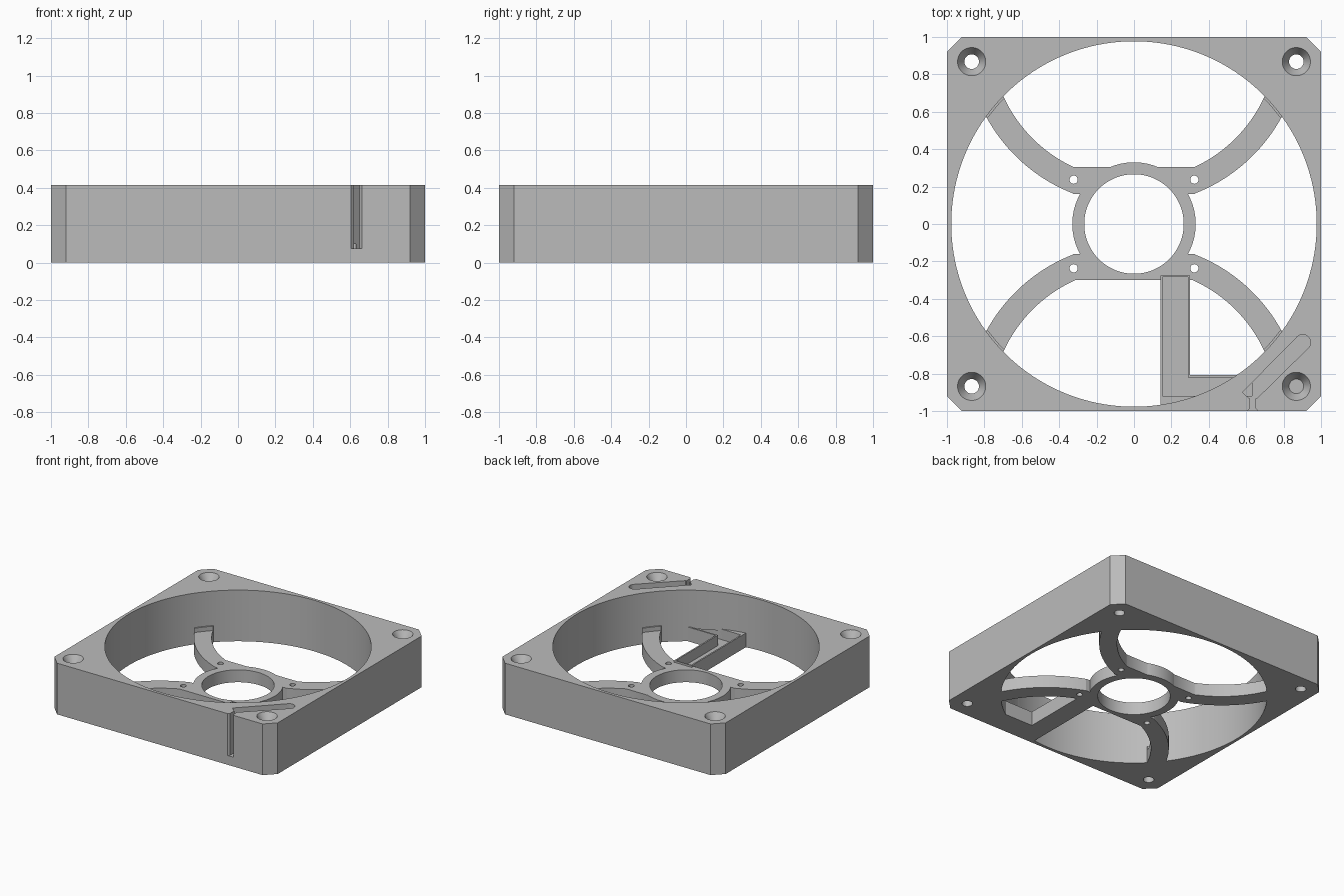
import bpy, bmesh
from math import sin, cos, pi, radians
from mathutils import Vector

if "Cube" in bpy.data.objects:
    bpy.data.objects.remove(bpy.data.objects["Cube"], do_unlink=True)

grey = bpy.data.materials.new("matte_grey")
grey.use_nodes = True
COLOR = (0.5, 0.5, 0.5, 1)
grey.diffuse_color = COLOR
grey.node_tree.nodes["Principled BSDF"].inputs["Base Color"].default_value = COLOR

H = 0.414        # frame height
BORE = 0.977     # airflow opening radius
PLATE = 0.10     # hub and spoke thickness


def prism(name, pts, z0, z1):
    """Extrude a plan outline from z0 to z1."""
    bm = bmesh.new()
    face = bm.faces.new([bm.verts.new((x, y, z0)) for x, y in pts])
    ext = bmesh.ops.extrude_face_region(bm, geom=[face])
    moved = [v for v in ext["geom"] if isinstance(v, bmesh.types.BMVert)]
    bmesh.ops.translate(bm, verts=moved, vec=(0, 0, z1 - z0))
    bmesh.ops.recalc_face_normals(bm, faces=bm.faces)
    return to_object(name, bm)


def to_object(name, bm):
    mesh = bpy.data.meshes.new(name)
    bm.to_mesh(mesh)
    bm.free()
    mesh.materials.append(grey)
    ob = bpy.data.objects.new(name, mesh)
    bpy.context.collection.objects.link(ob)
    return ob


def box(name, x0, x1, y0, y1, z0, z1):
    return prism(name, [(x0, y0), (x1, y0), (x1, y1), (x0, y1)], z0, z1)


def arc(cx, cy, r, a0, a1, n):
    return [(cx + r * cos(a0 + (a1 - a0) * i / n),
             cy + r * sin(a0 + (a1 - a0) * i / n)) for i in range(n + 1)]


def disc(name, x, y, r, z0, z1, n=48):
    return prism(name, arc(x, y, r, 0, 2 * pi, n)[:-1], z0, z1)


def cone(name, x, y, r0, r1, z0, z1):
    bm = bmesh.new()
    bmesh.ops.create_cone(bm, cap_ends=True, segments=48, radius1=r0, radius2=r1, depth=z1 - z0)
    bmesh.ops.translate(bm, verts=bm.verts, vec=(x, y, (z0 + z1) / 2))
    return to_object(name, bm)


def combine(ob, tool, operation="DIFFERENCE"):
    """Apply a boolean and discard the tool."""
    tool.hide_render = True
    mod = ob.modifiers.new("cut", "BOOLEAN")
    mod.operation, mod.solver, mod.object = operation, "EXACT", tool
    bpy.context.view_layer.objects.active = ob
    bpy.ops.object.modifier_apply(modifier=mod.name)
    bpy.data.objects.remove(tool, do_unlink=True)


def channel_path(name, x0, x1, y0, y1, y2, x_end, z0, z1):
    """L-shaped run: down from the hub, then sideways into the frame."""
    return prism(name, [(x0, y0), (x0, y1), (x_end, y1), (x_end, y2), (x1, y2), (x1, y0)], z0, z1)


def spoke_outline(sx, sy, a0, a1):
    """Curved strip about a point at the middle of the front or back edge."""
    outer = arc(0, -1, 0.898, pi / 2 - a0, pi / 2 - a1, 32)
    inner = arc(0, -1, 0.767, pi / 2 - a1, pi / 2 - a0, 32)
    return [(sx * x, -sy * y) for x, y in outer + inner]


CORNERS = [(sx, sy) for sx in (-1, 1) for sy in (-1, 1)]

# Square frame with clipped corners and a round opening
C = 0.92
frame = prism("frame", [(-C, -1), (C, -1), (1, -C), (1, C), (C, 1), (-C, 1), (-1, C), (-1, -C)], 0, H)
combine(frame, disc("bore_cutter", 0, 0, BORE, -0.1, H + 0.1, 160))

# Countersunk mounting holes
for sx, sy in CORNERS:
    x, y = sx * 0.868, sy * 0.868
    combine(frame, disc("hole_cutter", x, y, 0.039, -0.1, H + 0.1))
    combine(frame, cone("sink_cutter", x, y, 0.039, 0.076, H - 0.06, H + 0.001))

# Diagonal cable pocket with a rounded end
END = Vector((0.902, -0.633))
w = 0.042
pocket = arc(END.x, END.y, w, radians(-45), radians(135), 16)
pocket += [(0.58, -0.90), (0.615, -0.932), (0.658, -0.932)]
combine(frame, prism("pocket_cutter", pocket, 0.075, H + 0.1))

# Front slot with a flared mouth, opening into the pocket
slot = [(0.605, -1.01), (0.605, -1.0), (0.62, -0.985), (0.62, -0.92),
        (0.65, -0.92), (0.65, -0.985), (0.662, -1.0), (0.662, -1.01)]
combine(frame, prism("slot_cutter", slot, 0.075, H + 0.1))

# Tunnel joining the cable channel to the pocket
combine(frame, box("tunnel_cutter", 0.25, 0.63, -0.92, -0.82, 0.03, 0.10))

# Hub ring with a flat front, joined to bosses and curved spokes
hub = disc("hub_and_spokes", 0, 0, 0.33, 0, PLATE, 96)
combine(hub, box("flat_cutter", -0.5, 0.5, -0.5, -0.30, -0.1, 0.5))
for sy in (-1, 1):
    y0, y1 = (0.16, 0.304) if sy > 0 else (-0.30, -0.16)
    combine(hub, box("boss", -0.325, 0.325, y0, y1, 0, PLATE), "UNION")
for sx, sy in CORNERS:
    spoke = prism("spoke", spoke_outline(sx, sy, 0.37, 1.2), 0, PLATE)
    combine(spoke, disc("rim_clip", 0, 0, 0.984, -0.1, 0.5, 160), "INTERSECT")
    combine(hub, spoke, "UNION")
combine(hub, disc("hub_cutter", 0, 0, 0.266, -0.1, 0.5, 96))
for sx, sy in CORNERS:
    combine(hub, disc("screw_cutter", sx * 0.323, sy * 0.237, 0.022, -0.1, 0.5, 24))
combine(hub, box("channel_gap", 0.141, 0.30, -0.31, -0.276, -0.1, 0.5))

# Raised lips where the spokes meet the frame
lips = []
for sx, sy in CORNERS:
    lip = prism("spoke_lip", spoke_outline(sx, sy, 0.9, 1.2), PLATE - 0.01, 0.135)
    combine(lip, disc("rim_clip", 0, 0, 0.982, -0.1, 0.5, 160), "INTERSECT")
    combine(lip, disc("lip_cutter", 0, 0, 0.966, -0.1, 0.5, 160))
    lips.append(lip)

# Open-topped cable channel from the hub to the frame
channel = channel_path("cable_channel", 0.141, 0.30, -0.276, -0.99, -0.808, 0.65, 0, 0.115)
combine(channel, disc("rim_clip", 0, 0, 0.983, -0.1, 0.5, 160), "INTERSECT")
combine(channel, channel_path("channel_cutter", 0.153, 0.288, -0.284, -0.92, -0.82, 0.7, 0.03, 0.5))

# Smooth the round walls, keep the machined edges crisp
bpy.ops.object.select_all(action="DESELECT")
for ob in [frame, hub, channel] + lips:
    ob.select_set(True)
bpy.context.view_layer.objects.active = frame
bpy.ops.object.shade_smooth_by_angle(angle=radians(25))
